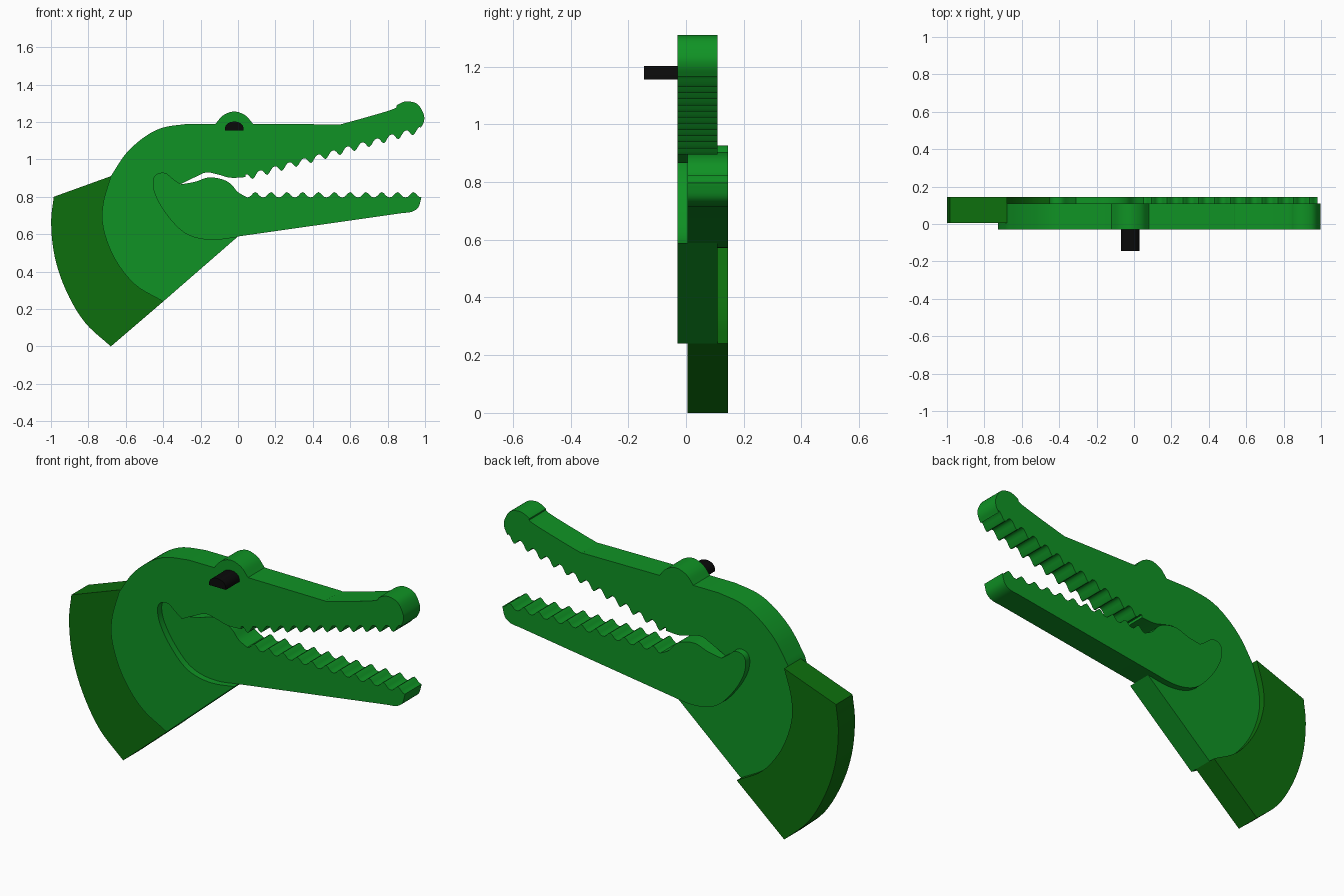
import bpy, bmesh, math
from mathutils import Vector

cube = bpy.data.objects.get("Cube")
if cube:
    bpy.data.objects.remove(cube, do_unlink=True)


def material(name, rgb):
    m = bpy.data.materials.new(name)
    m.use_nodes = True
    m.diffuse_color = (*rgb, 1)
    m.node_tree.nodes["Principled BSDF"].inputs["Base Color"].default_value = (*rgb, 1)
    return m


head_green = material("bright green", (0.005, 0.29, 0.018))
collar_green = material("dark green", (0.004, 0.158, 0.004))
black = material("black", (0.003, 0.003, 0.003))


def smooth(points, steps=5):
    """Catmull-Rom curve through the points, ends included."""
    p = [Vector(q) for q in points]
    p = [2 * p[0] - p[1]] + p + [2 * p[-1] - p[-2]]
    out = []
    for a, b, c, d in zip(p, p[1:], p[2:], p[3:]):
        for i in range(steps):
            t = i / steps
            out.append(0.5 * (2 * b + (c - a) * t + (2 * a - 5 * b + 4 * c - d) * t * t
                              + (3 * b - a - 3 * c + d) * t ** 3))
    return out + [p[-2]]


def teeth(start, end, count, depth, up):
    """Row of rounded teeth separated by scalloped gaps."""
    a, b = Vector(start), Vector(end)
    n = count * 8
    out = []
    for i in range(n + 1):
        q = a.lerp(b, i / n)
        wave = (0.5 - 0.5 * math.cos(2 * math.pi * i / 8)) ** 1.4
        out.append(q + Vector((0, up * depth * wave)))
    return out


def slab(name, outline, front, back, mat):
    """Extrude an x-z outline between two depths."""
    pts = []
    for q in outline:
        q = Vector(q)
        if not pts or (q - pts[-1]).length > 0.0005:
            pts.append(q)
    if (pts[0] - pts[-1]).length < 0.0005:
        pts.pop()
    bm = bmesh.new()
    face = bm.faces.new([bm.verts.new((q.x, front, q.y)) for q in pts])
    ext = bmesh.ops.extrude_face_region(bm, geom=[face])
    moved = [v for v in ext["geom"] if isinstance(v, bmesh.types.BMVert)]
    bmesh.ops.translate(bm, verts=moved, vec=(0, back - front, 0))
    bmesh.ops.recalc_face_normals(bm, faces=bm.faces)
    mesh = bpy.data.meshes.new(name)
    bm.to_mesh(mesh)
    bm.free()
    mesh.materials.append(mat)
    ob = bpy.data.objects.new(name, mesh)
    bpy.context.collection.objects.link(ob)
    bpy.ops.object.select_all(action="DESELECT")
    ob.select_set(True)
    bpy.context.view_layer.objects.active = ob
    bpy.ops.object.shade_smooth_by_angle(angle=math.radians(30))
    return ob


# Shared edges: neck seam and the jaw hinge socket
seam = smooth([(-0.4, 0.24), (-0.55, 0.33), (-0.66, 0.47), (-0.72, 0.63),
               (-0.722, 0.76), (-0.68, 0.91)])
socket = smooth([(-0.31, 0.866), (-0.35, 0.895), (-0.39, 0.925), (-0.435, 0.918),
                 (-0.453, 0.88), (-0.44, 0.81), (-0.39, 0.72), (-0.31, 0.628),
                 (-0.23, 0.585), (-0.125, 0.572), (0, 0.588)])

# Head with upper jaw
crown = smooth([(-0.68, 0.91), (-0.6, 1.03), (-0.5, 1.12), (-0.4, 1.17), (-0.27, 1.19)])
brow = smooth([(-0.12, 1.19), (-0.08, 1.235), (-0.02, 1.256), (0.04, 1.235), (0.08, 1.19)])
nose = smooth([(0.53, 1.187), (0.57, 1.193), (0.82, 1.265), (0.85, 1.29), (0.9, 1.31),
               (0.96, 1.295), (0.993, 1.24), (0.993, 1.2), (0.975, 1.165)])
upper_teeth = teeth((0.975, 1.175), (0.04, 0.92), 12, 0.035, -1)
palate = smooth([(0.04, 0.905), (-0.04, 0.902), (-0.11, 0.92), (-0.17, 0.93),
                 (-0.23, 0.905), (-0.31, 0.866)])
slab("head", seam + crown + brow + nose + upper_teeth + palate + socket, -0.03, 0.11, head_green)

# Lower jaw, set behind the front of the head
chin = smooth([(0.88, 0.713), (0.93, 0.72), (0.965, 0.745), (0.98, 0.795)])
lower_teeth = teeth((0.98, 0.797), (0.05, 0.797), 11, 0.028, 1)
tongue = smooth([(0.05, 0.797), (0.0, 0.825), (-0.04, 0.87), (-0.09, 0.895),
                 (-0.16, 0.903), (-0.23, 0.88), (-0.31, 0.866)])
slab("lower_jaw", socket + chin + lower_teeth + tongue, 0.005, 0.145, head_green)

# Neck collar
nape = smooth([(-0.985, 0.8), (-0.999, 0.66), (-0.98, 0.48), (-0.92, 0.3),
               (-0.82, 0.13), (-0.68, 0.0)])
slab("neck_collar", seam + nape, 0.005, 0.145, collar_green)

# Eye peg with a domed top
dome = [(-0.02 + 0.05 * math.cos(a), 1.155 + 0.047 * math.sin(a) ** 0.7)
        for a in (math.pi * i / 16 for i in range(1, 16))]
slab("eye", [(0.03, 1.155)] + dome + [(-0.07, 1.155)], -0.145, -0.03, black)
